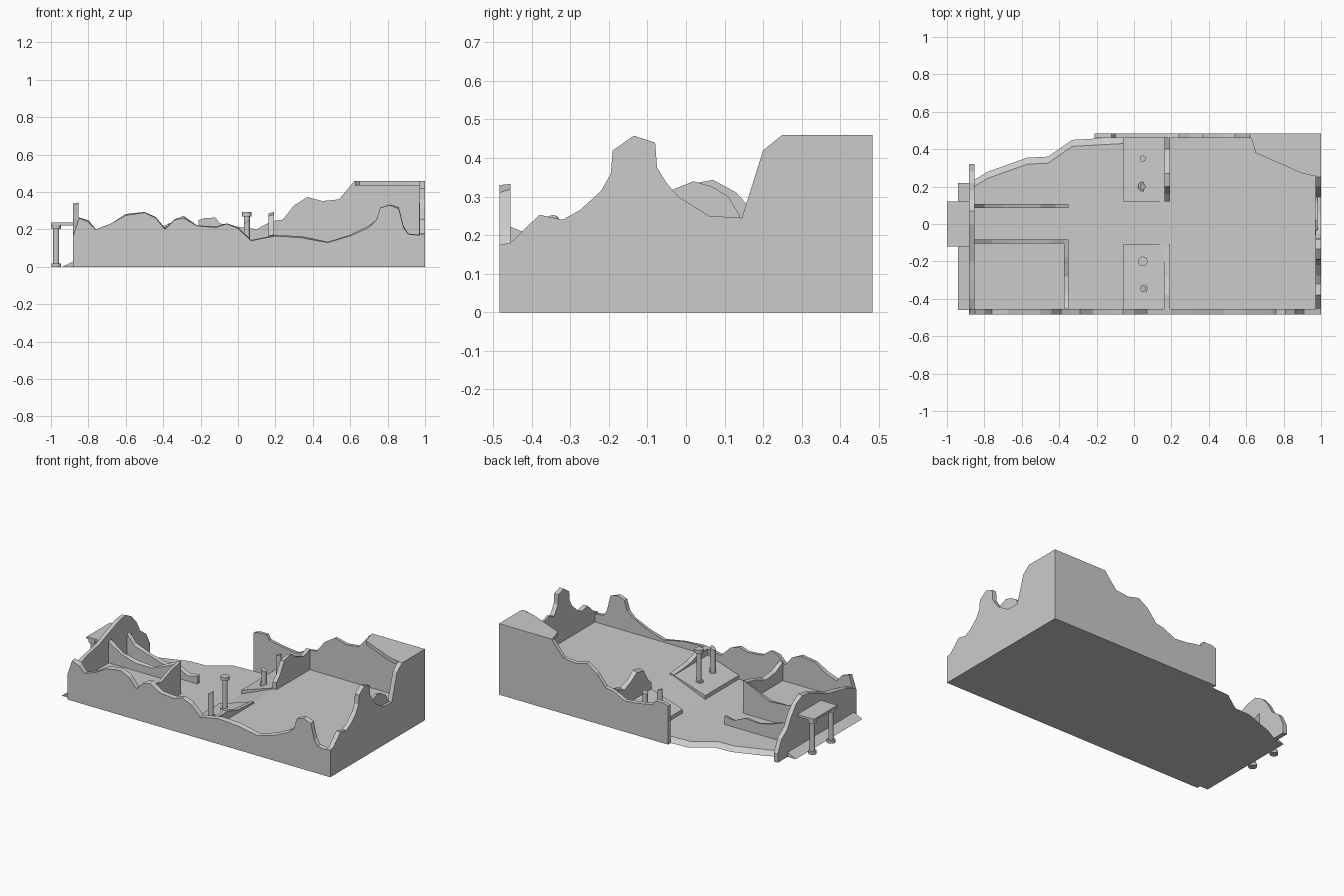
import bpy, bmesh, math, random
random.seed(4)


def finish(name, bm):
    bmesh.ops.recalc_face_normals(bm, faces=bm.faces)
    me = bpy.data.meshes.new(name)
    bm.to_mesh(me)
    bm.free()
    ob = bpy.data.objects.new(name, me)
    bpy.context.collection.objects.link(ob)
    return ob


def loft(name, ring_a, ring_b):
    bm = bmesh.new()
    a = [bm.verts.new(p) for p in ring_a]
    b = [bm.verts.new(p) for p in ring_b]
    bm.faces.new(a)
    bm.faces.new(b[::-1])
    n = len(a)
    for i in range(n):
        j = (i + 1) % n
        bm.faces.new((a[i], a[j], b[j], b[i]))
    return finish(name, bm)


def prism(name, profile, axis, lo, hi, ragged=0.0):
    """Extrude a (horizontal, z) profile across the other horizontal axis."""
    def ring(pos, jitter):
        out = []
        for u, z in profile:
            z = z + random.uniform(0, jitter) if z > 0.02 else z
            out.append((u, pos, z) if axis == 'x' else (pos, u, z))
        return out
    return loft(name, ring(lo, 0), ring(hi, ragged))


def wall(name, top, axis, lo, hi, ragged=0.012):
    return prism(name, [(top[0][0], 0)] + top + [(top[-1][0], 0)], axis, lo, hi, ragged)


def box(name, x0, x1, y0, y1, z0, z1):
    return prism(name, [(x0, z0), (x1, z0), (x1, z1), (x0, z1)], 'x', y0, y1)


def post(name, x, y, z0, z1, r, base=True, cap=True, slant=0.0):
    """Round shaft with optional wider base and cap; slant gives a broken top."""
    bm = bmesh.new()
    parts = [(z0, z1, r)]
    if base:
        parts.append((z0, z0 + 0.018, r * 1.6))
    if cap:
        parts.append((z1 - 0.022, z1, r * 1.6))
    for lo, hi, rad in parts:
        v = bmesh.ops.create_cone(bm, cap_ends=True, segments=16, radius1=rad, radius2=rad, depth=hi - lo)['verts']
        for p in v:
            up = p.co.z > 0
            p.co.z += (lo + hi) / 2
            if up and slant:
                p.co.z += slant * p.co.x / r
            p.co.x += x
            p.co.y += y
    return finish(name, bm)


# Ground: low left yard with sloping back edge, ramp, raised right room
edge = [(-0.88, 0.22), (-0.78, 0.28), (-0.57, 0.355), (-0.46, 0.36), (-0.33, 0.45), (-0.06, 0.465)]
lower = [(-0.88, -0.46, 0)] + [(x, y, 0) for x, y in edge] + [(-0.06, -0.46, 0)]
upper = [(-0.88, -0.46, 0.025)] + [(x, y - 0.035, 0.025) for x, y in edge] + [(-0.06, -0.46, 0.025)]
loft("yard_ground", lower, upper)
prism("centre_ramp", [(-0.06, 0), (-0.06, 0.025), (0.17, 0.12), (0.98, 0.12), (0.98, 0)], 'x', -0.46, 0.465)
prism("left_spill", [(-0.94, 0), (-0.87, 0.035), (-0.87, 0)], 'x', -0.46, 0.22)

# Paved slabs carrying the columns, either side of the ramp
for side, y0, y1 in (("front", -0.455, -0.11), ("back", 0.12, 0.465)):
    prism(side + "_column_slab", [(-0.06, 0), (-0.06, 0.05), (0.17, 0.125), (0.17, 0)], 'x', y0, y1)

# Outer ruined walls
wall("front_wall", [
    (-0.88, 0.17), (-0.85, 0.26), (-0.8, 0.24), (-0.76, 0.2), (-0.68, 0.23), (-0.6, 0.275), (-0.5, 0.29),
    (-0.44, 0.26), (-0.39, 0.2), (-0.34, 0.25), (-0.29, 0.26), (-0.22, 0.22), (-0.12, 0.21), (-0.06, 0.23),
    (0, 0.205), (0.07, 0.14), (0.2, 0.165), (0.34, 0.155), (0.48, 0.13), (0.6, 0.165), (0.7, 0.21),
    (0.74, 0.25), (0.76, 0.315), (0.81, 0.33), (0.86, 0.31), (0.885, 0.21), (0.91, 0.175), (1, 0.165)],
    'x', -0.484, -0.455)
wall("right_wall", [
    (-0.484, 0.175), (-0.455, 0.18), (-0.38, 0.253), (-0.32, 0.24), (-0.275, 0.265), (-0.22, 0.315),
    (-0.195, 0.36), (-0.19, 0.42), (-0.135, 0.458), (-0.08, 0.44), (-0.075, 0.375), (-0.05, 0.335),
    (-0.02, 0.3), (0.06, 0.25), (0.145, 0.245), (0.2, 0.42), (0.25, 0.46), (0.484, 0.46)],
    'y', 1.0, 0.97, 0)
wall("right_wall_inner_crest", [
    (-0.06, 0.3), (-0.03, 0.32), (0.02, 0.34), (0.07, 0.325), (0.11, 0.3), (0.14, 0.25)], 'y', 0.968, 0.982, 0)
wall("back_wall", [
    (-0.21, 0.25), (-0.18, 0.26), (-0.12, 0.26), (-0.1, 0.23), (0, 0.21), (0.1, 0.2), (0.18, 0.24),
    (0.24, 0.25), (0.3, 0.325), (0.37, 0.37), (0.45, 0.35), (0.54, 0.36), (0.62, 0.455), (1, 0.455)],
    'x', 0.484, 0.46, 0.004)
wall("left_wall", [
    (-0.484, 0.17), (-0.4, 0.21), (-0.3, 0.23), (-0.2, 0.25), (-0.1, 0.29), (0, 0.33), (0.07, 0.338),
    (0.13, 0.31), (0.18, 0.25), (0.22, 0.18), (0.28, 0.14), (0.32, 0.06)], 'y', -0.882, -0.853, 0.006)

# Surviving corner roof
roof = [(0.62, 0.484), (0.65, 0.38), (0.9, 0.27), (1, 0.25), (1, 0.484)]
loft("corner_roof", [(x, y, 0.435) for x, y in roof], [(x, y, 0.46) for x, y in roof])

# Inner partitions
wall("side_room_wall", [(-0.86, 0.24), (-0.76, 0.18), (-0.66, 0.15), (-0.54, 0.15), (-0.44, 0.19), (-0.35, 0.23)],
     'x', -0.105, -0.082)
wall("side_room_end_wall", [(-0.46, 0.22), (-0.38, 0.18), (-0.28, 0.17), (-0.18, 0.21), (-0.085, 0.23)],
     'y', -0.375, -0.35)
box("side_room_floor", -0.86, -0.37, -0.46, -0.1, 0, 0.1)
wall("passage_wall", [(-0.86, 0.22), (-0.8, 0.15), (-0.7, 0.12), (-0.6, 0.09), (-0.5, 0.1), (-0.42, 0.06), (-0.35, 0.075)],
     'x', 0.085, 0.108)
wall("back_partition", [(0.12, 0.16), (0.16, 0.2), (0.2, 0.27), (0.27, 0.285), (0.33, 0.25), (0.4, 0.22), (0.465, 0.25)],
     'y', 0.162, 0.192)
wall("front_partition", [(-0.46, 0.16), (-0.38, 0.17), (-0.28, 0.14), (-0.2, 0.13), (-0.11, 0.125)],
     'y', 0.162, 0.192)

# Columns: one whole, three broken
post("whole_column", 0.047, -0.2, 0.07, 0.292, 0.016)
post("broken_column_1", 0.047, -0.345, 0.07, 0.24, 0.016, cap=False, slant=0.012)
post("broken_column_2", 0.047, 0.2, 0.07, 0.18, 0.016, cap=False, slant=-0.008)
post("broken_column_3", 0.047, 0.35, 0.07, 0.22, 0.016, cap=False, slant=0.008)

# Porch canopy on two posts
box("porch_canopy", -1.0, -0.87, -0.12, 0.12, 0.222, 0.236)
for tag, y in (("front", -0.095), ("back", 0.095)):
    post(tag + "_porch_post", -0.972, y, 0, 0.224, 0.016)
